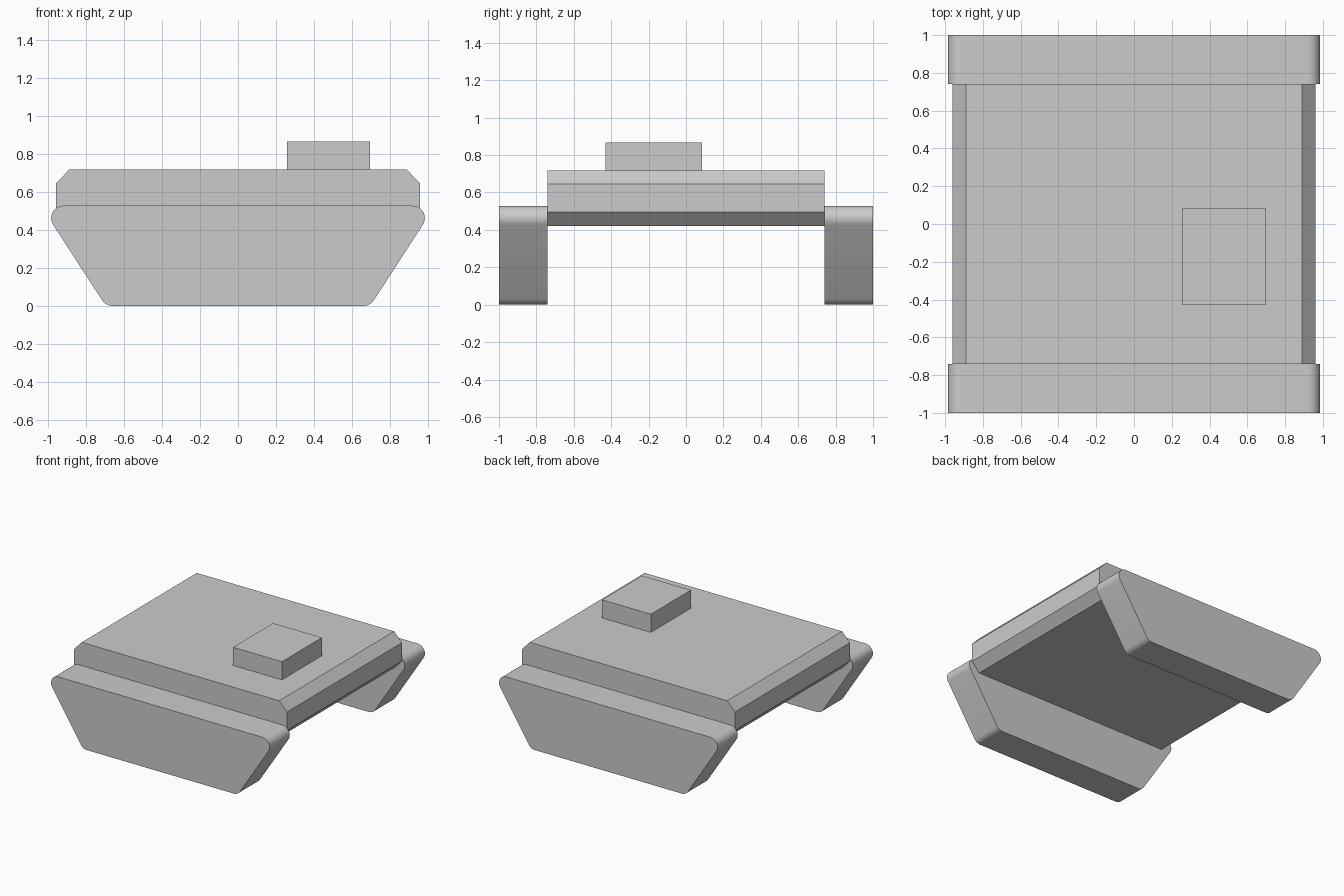
import bpy, bmesh, math

cube = bpy.data.objects.get("Cube")
if cube:
    bpy.data.objects.remove(cube, do_unlink=True)

grey = bpy.data.materials.new("plain grey")
grey.use_nodes = True
colour = (0.6, 0.6, 0.6, 1)
grey.diffuse_color = colour
grey.node_tree.nodes["Principled BSDF"].inputs["Base Color"].default_value = colour


def extrude_profile(name, profile, y0, y1, smooth=False):
    """Extrude an outline of (x, z) points from y0 to y1."""
    bm = bmesh.new()
    face = bm.faces.new([bm.verts.new((x, y0, z)) for x, z in profile])
    result = bmesh.ops.extrude_face_region(bm, geom=[face])
    moved = [v for v in result["geom"] if isinstance(v, bmesh.types.BMVert)]
    bmesh.ops.translate(bm, verts=moved, vec=(0, y1 - y0, 0))
    bmesh.ops.recalc_face_normals(bm, faces=bm.faces)
    mesh = bpy.data.meshes.new(name)
    bm.to_mesh(mesh)
    bm.free()
    mesh.materials.append(grey)
    obj = bpy.data.objects.new(name, mesh)
    bpy.context.collection.objects.link(obj)
    if smooth:
        bpy.ops.object.select_all(action="DESELECT")
        obj.select_set(True)
        bpy.context.view_layer.objects.active = obj
        bpy.ops.object.shade_smooth_by_angle(angle=math.radians(30))
    return obj


def mirrored(half):
    """Close a right-hand outline with its mirror image across x = 0."""
    return half + [(-x, z) for x, z in reversed(half)]


def arc(cx, cz, radius, start, end, steps=10):
    """Points on a circular arc, with angles in degrees."""
    angles = [math.radians(start + (end - start) * i / steps) for i in range(steps + 1)]
    return [(cx + radius * math.cos(a), cz + radius * math.sin(a)) for a in angles]


# Hull with chamfered long edges
extrude_profile("hull", mirrored([(0.89, 0.42), (0.96, 0.495), (0.96, 0.645), (0.89, 0.718)]),
                -0.74, 0.74)

# Track pods: tapered outline with rounded corners
radius, low_x, high_x, high_z = 0.065, 0.662, 0.92, 0.463
slope = math.degrees(math.atan2(low_x - high_x, high_z - radius))
pod = mirrored(arc(low_x, radius, radius, -90, slope)
               + arc(high_x, high_z, radius, slope, 90))
extrude_profile("front_track_pod", pod, -1.0, -0.74, smooth=True)
extrude_profile("back_track_pod", pod, 0.74, 1.0, smooth=True)

# Offset hatch block on the roof
extrude_profile("roof_block", [(0.257, 0.718), (0.697, 0.718), (0.697, 0.866), (0.257, 0.866)],
                -0.43, 0.085)
